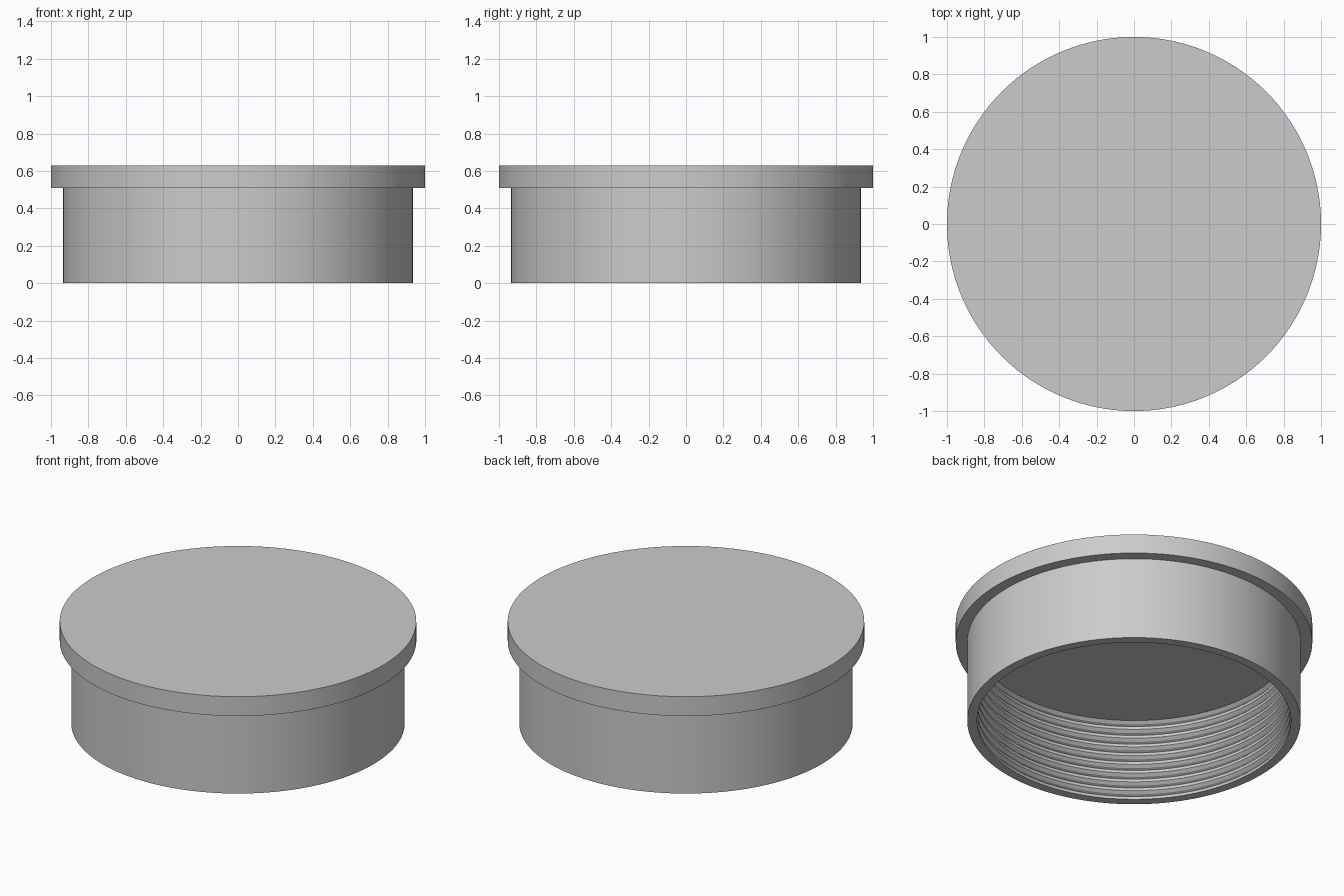
import bpy, bmesh, math

old = bpy.data.objects.get("Cube")
if old:
    bpy.data.objects.remove(old, do_unlink=True)

SEGMENTS = 128
HEIGHT, FLANGE_Z = 0.63, 0.51
FLANGE_R, WALL_R = 1.0, 0.935
CREST_R, ROOT_R = 0.88, 0.90
TURNS = 9

# Single grey plastic
grey = bpy.data.materials.new("grey plastic")
grey.use_nodes = True
colour = (0.6, 0.6, 0.6, 1)
grey.diffuse_color = colour
grey.node_tree.nodes["Principled BSDF"].inputs["Base Color"].default_value = colour


def thread_profile():
    """Crest, flank, root, flank for each ridge, from the rim up to the ceiling."""
    pitch = FLANGE_Z / TURNS
    points = []
    for i in range(TURNS):
        z = i * pitch
        points += [(CREST_R, z), (CREST_R, z + 0.3 * pitch),
                   (ROOT_R, z + 0.6 * pitch), (ROOT_R, z + 0.7 * pitch)]
    return points + [(CREST_R, FLANGE_Z)]


def lathe(name, profile):
    """Revolve a radius/height outline about the z axis."""
    bm = bmesh.new()
    verts = [bm.verts.new((r, 0, z)) for r, z in profile]
    edges = [bm.edges.new(pair) for pair in zip(verts, verts[1:])]
    bmesh.ops.spin(bm, geom=verts + edges, cent=(0, 0, 0), axis=(0, 0, 1),
                   angle=math.tau, steps=SEGMENTS, use_merge=True)
    bmesh.ops.remove_doubles(bm, verts=bm.verts, dist=1e-5)
    # Close the open ends with flat discs: top face and inner ceiling
    bmesh.ops.holes_fill(bm, edges=[e for e in bm.edges if e.is_boundary], sides=0)
    bmesh.ops.recalc_face_normals(bm, faces=bm.faces)
    mesh = bpy.data.meshes.new(name)
    bm.to_mesh(mesh)
    bm.free()
    mesh.materials.append(grey)
    obj = bpy.data.objects.new(name, mesh)
    bpy.context.collection.objects.link(obj)
    bpy.ops.object.select_all(action="DESELECT")
    obj.select_set(True)
    bpy.context.view_layer.objects.active = obj
    bpy.ops.object.shade_smooth_by_angle(angle=math.radians(25))
    return obj


# Flanged cap: top edge, flange, skirt wall, bottom rim, inner thread
outside = [(FLANGE_R, HEIGHT), (FLANGE_R, FLANGE_Z), (WALL_R, FLANGE_Z), (WALL_R, 0)]
lathe("threaded_cap", outside + thread_profile())
